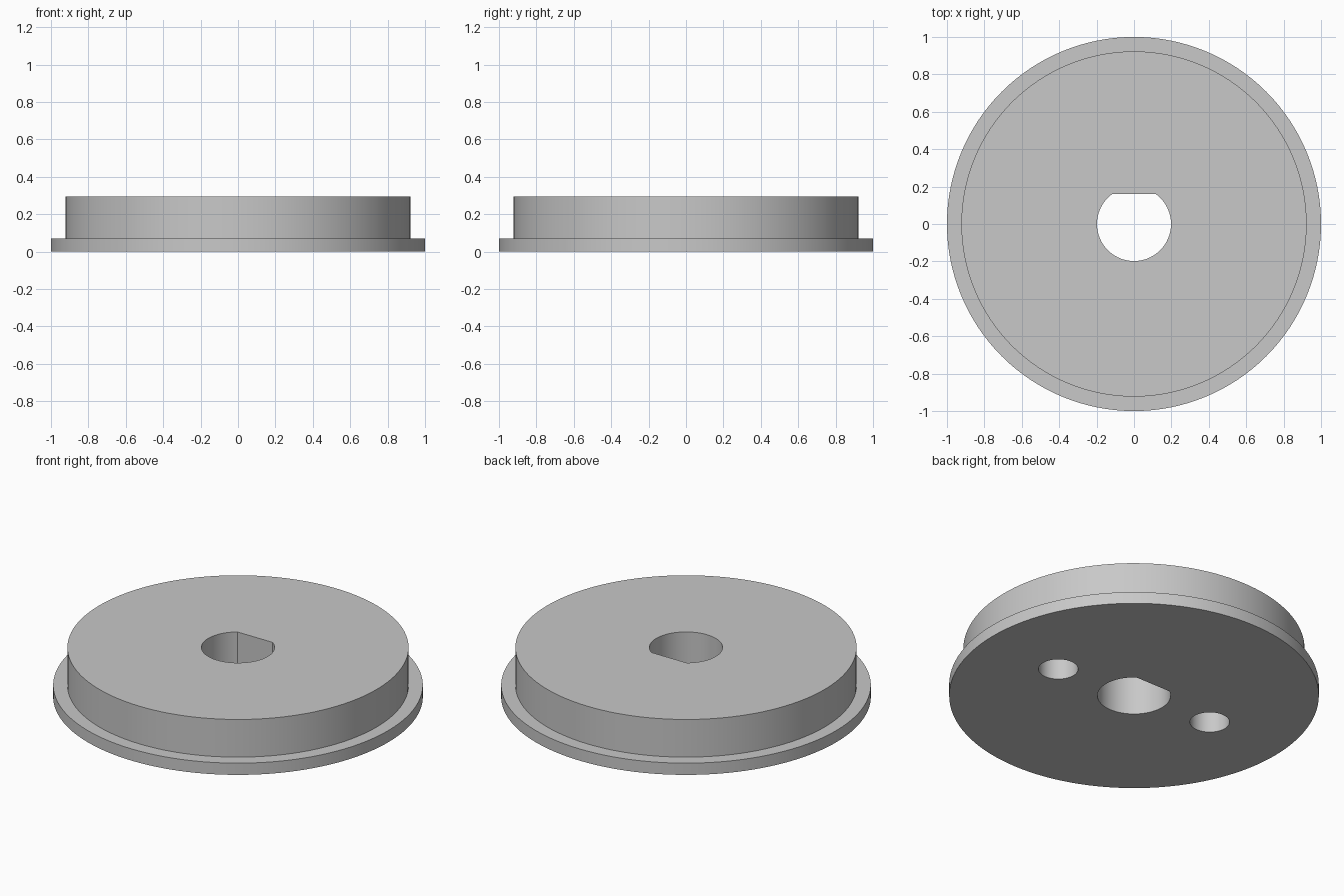
import bpy
import bmesh
from math import cos, sin, pi, radians, acos

if "Cube" in bpy.data.objects:
    bpy.data.objects.remove(bpy.data.objects["Cube"], do_unlink=True)

# Single plain grey
grey = bpy.data.materials.new("plain grey")
grey.use_nodes = True
colour = (0.58, 0.58, 0.58, 1)
grey.diffuse_color = colour
grey.node_tree.nodes["Principled BSDF"].inputs["Base Color"].default_value = colour

FLANGE_TOP, HEIGHT = 0.07, 0.295
POCKET_DEPTH = 0.22


def arc(radius, start=0.0, sweep=2 * pi, count=128, centre=(0, 0)):
    """Points along an arc; a full sweep gives a closed circle."""
    steps = count if sweep >= 2 * pi else count - 1
    return [(centre[0] + radius * cos(start + sweep * i / steps),
             centre[1] + radius * sin(start + sweep * i / steps))
            for i in range(count)]


def loft(name, layers):
    """Join matching outlines, given as (points, z), into a closed solid."""
    bm = bmesh.new()
    rings = [[bm.verts.new((x, y, z)) for x, y in pts] for pts, z in layers]
    for low, high in zip(rings, rings[1:]):
        for i in range(len(low)):
            j = (i + 1) % len(low)
            bm.faces.new((low[i], low[j], high[j], high[i]))
    bm.faces.new(rings[0][::-1])
    bm.faces.new(rings[-1])
    mesh = bpy.data.meshes.new(name)
    bm.to_mesh(mesh)
    bm.free()
    mesh.materials.append(grey)
    obj = bpy.data.objects.new(name, mesh)
    bpy.context.collection.objects.link(obj)
    return obj


# Disc with a thin flange around its base
rim, drum = arc(1.0), arc(0.923)
body = loft("flanged_disc", [(rim, 0), (rim, FLANGE_TOP),
                             (drum, FLANGE_TOP), (drum, HEIGHT)])

# D-shaped shaft hole, flat towards the back
half_flat = acos(0.16 / 0.198)
d_outline = arc(0.198, pi / 2 + half_flat, 2 * pi - 2 * half_flat, 64)
cutters = [loft("shaft_hole_cutter", [(d_outline, -0.1), (d_outline, HEIGHT + 0.1)])]

# Two blind round pockets in the underside
for side, angle in (("left", radians(-5)), ("right", radians(175))):
    circle = arc(0.107, count=48, centre=(0.5 * cos(angle), 0.5 * sin(angle)))
    cutters.append(loft(side + "_pocket_cutter", [(circle, -0.1), (circle, POCKET_DEPTH)]))

# Cut the holes, then drop the cutters
bpy.ops.object.select_all(action="DESELECT")
bpy.context.view_layer.objects.active = body
body.select_set(True)
for cutter in cutters:
    cutter.hide_render = True
    mod = body.modifiers.new(cutter.name, "BOOLEAN")
    mod.operation = "DIFFERENCE"
    mod.solver = "EXACT"
    mod.object = cutter
    bpy.ops.object.modifier_apply(modifier=mod.name)
    bpy.data.objects.remove(cutter, do_unlink=True)

bpy.ops.object.shade_smooth_by_angle(angle=radians(30))
